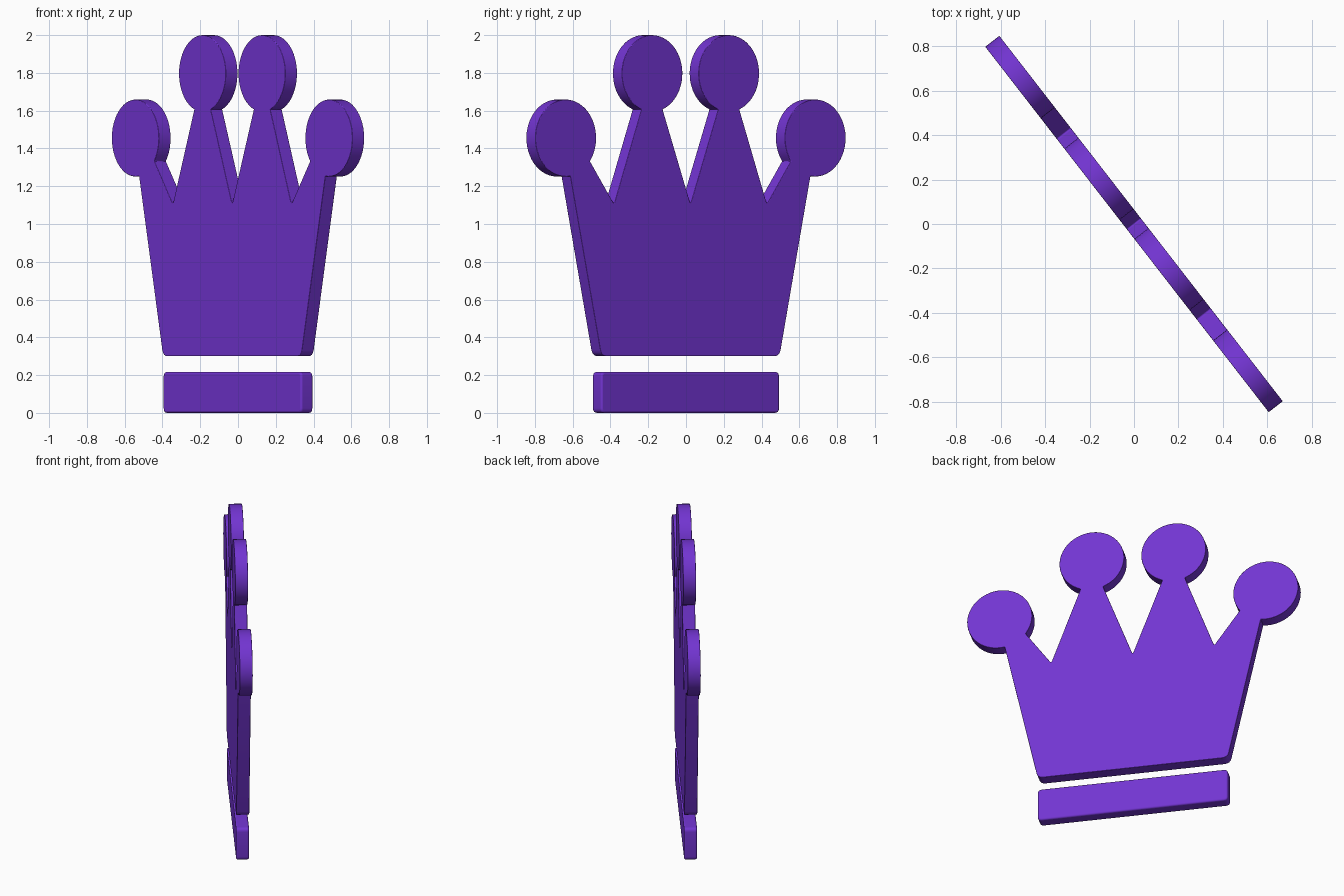
import bpy, bmesh, math

if "Cube" in bpy.data.objects:
    bpy.data.objects.remove(bpy.data.objects["Cube"])

THICK = 0.08
TURN = math.radians(-52.2)

purple = bpy.data.materials.new("purple")
purple.diffuse_color = (0.17, 0.035, 0.64, 1)
purple.use_nodes = True
purple.node_tree.nodes["Principled BSDF"].inputs["Base Color"].default_value = purple.diffuse_color


def arc(cx, cz, r, start, end, n=44):
    """Points along a circle, angles in degrees."""
    pts = []
    for i in range(n + 1):
        a = math.radians(start + (end - start) * i / n)
        pts.append((cx + r * math.cos(a), cz + r * math.sin(a)))
    return pts


def rounded(prev, p, nxt, r, n=4):
    """Small rounded corner at p, cut back by r along both edges."""
    def toward(q):
        d = math.dist(p, q)
        return (p[0] + (q[0] - p[0]) * r / d, p[1] + (q[1] - p[1]) * r / d)
    a, b = toward(prev), toward(nxt)
    return [tuple((1 - t) ** 2 * a[k] + 2 * t * (1 - t) * p[k] + t * t * b[k] for k in (0, 1))
            for t in (i / n for i in range(n + 1))]


def plate(name, outline):
    """Extrude an upright outline to a softly bevelled plate."""
    bm = bmesh.new()
    face = bm.faces.new([bm.verts.new((x, -THICK / 2, z)) for x, z in outline])
    out = bmesh.ops.extrude_face_region(bm, geom=[face])
    moved = [g for g in out["geom"] if isinstance(g, bmesh.types.BMVert)]
    bmesh.ops.translate(bm, verts=moved, vec=(0, THICK, 0))
    bmesh.ops.recalc_face_normals(bm, faces=bm.faces)
    mesh = bpy.data.meshes.new(name)
    bm.to_mesh(mesh)
    bm.free()
    mesh.materials.append(purple)
    ob = bpy.data.objects.new(name, mesh)
    bpy.context.collection.objects.link(ob)
    ob.rotation_euler.z = TURN
    bpy.context.view_layer.objects.active = ob
    ob.select_set(True)
    bpy.ops.object.shade_smooth_by_angle(angle=math.radians(35))
    ob.select_set(False)
    bev = ob.modifiers.new("soft_edges", "BEVEL")
    bev.width = 0.01
    bev.segments = 3
    bev.limit_method = "ANGLE"
    bev.angle_limit = math.radians(50)
    return ob


# Crown: right half from the bottom corner up to the middle valley
foot, valley = (0.597, 0.30), (0.512, 1.105)
outer_ball = arc(0.836, 1.455, 0.204, -99, 217 - 0)
inner_ball = arc(0.257, 1.797, 0.203, -69.7, 249.7)
half = rounded((0, 0.30), foot, outer_ball[0], 0.035)
half += outer_ball
half += rounded(outer_ball[-1], valley, inner_ball[0], 0.015)
half += inner_ball
middle = rounded(inner_ball[-1], (0, 1.105), (-inner_ball[-1][0], inner_ball[-1][1]), 0.015)
mirrored = [(-x, z) for x, z in reversed(half)]
plate("crown_body", half + middle + mirrored)

# Base band
w, h = 0.597, 0.217
c = [(-w, 0), (w, 0), (w, h), (-w, h)]
band = []
for i in range(4):
    band += rounded(c[i - 1], c[i], c[(i + 1) % 4], 0.025)
plate("base_band", band)
